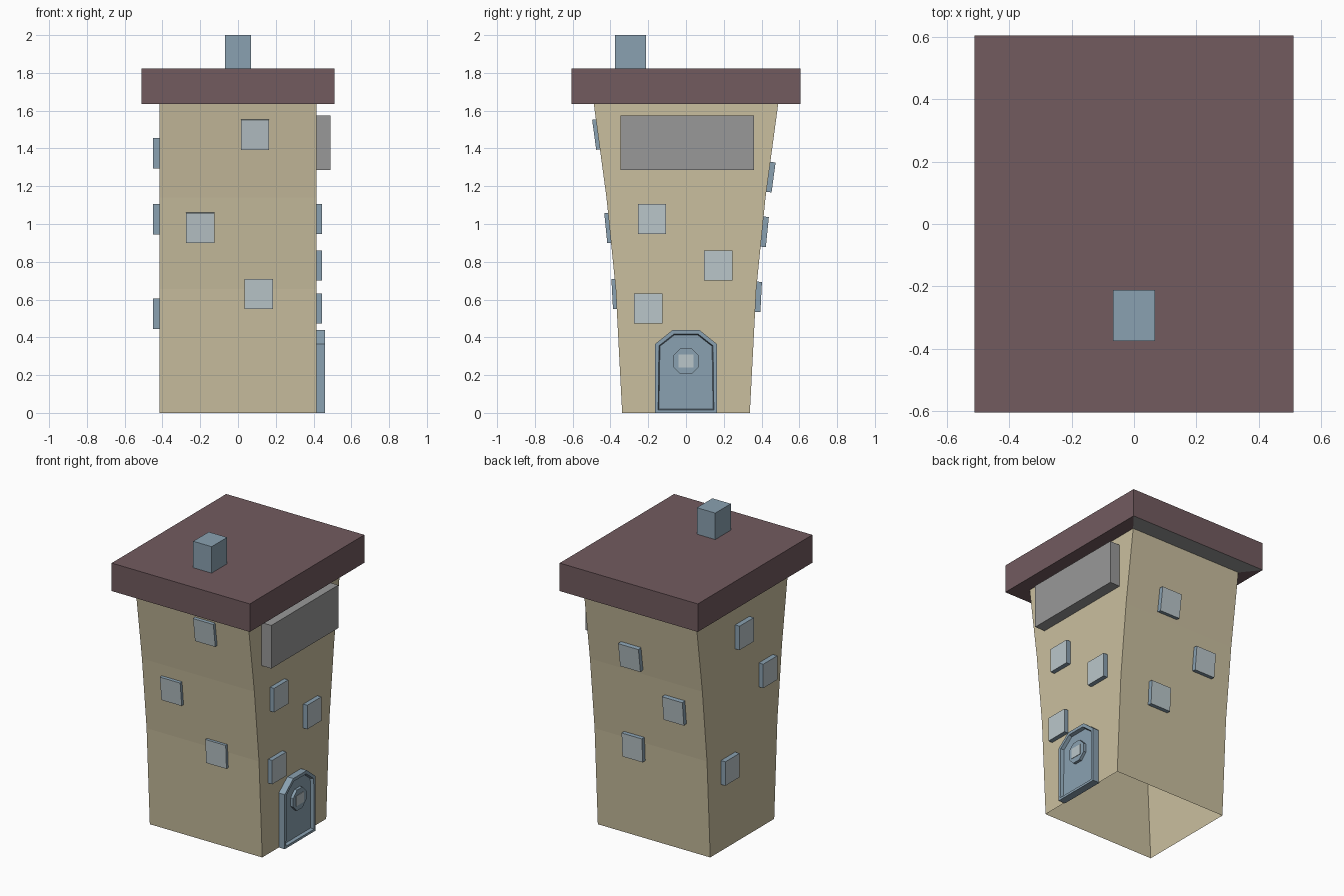
import bpy, bmesh, math
from mathutils import Matrix, Vector

if "Cube" in bpy.data.objects:
    bpy.data.objects.remove(bpy.data.objects["Cube"])


def material(name, hexcode):
    def lin(c):
        return c / 12.92 if c <= 0.04045 else ((c + 0.055) / 1.055) ** 2.4
    m = bpy.data.materials.new(name)
    rgb = [lin(int(hexcode[i:i + 2], 16) / 255) for i in (0, 2, 4)]
    m.diffuse_color = (*rgb, 1)
    m.use_nodes = True
    m.node_tree.nodes["Principled BSDF"].inputs["Base Color"].default_value = m.diffuse_color
    return m


WALL = material("tan wall", "CABF9F")
ROOF = material("dark red roof", "725B5F")
BLUE = material("dusty blue", "8AA1B1")
GLASS = material("pale glass", "BAC6CA")
GREY = material("grey board", "999999")


def finish(name, bm, *mats):
    me = bpy.data.meshes.new(name)
    bm.to_mesh(me)
    bm.free()
    for m in mats:
        me.materials.append(m)
    ob = bpy.data.objects.new(name, me)
    bpy.context.collection.objects.link(ob)
    return ob


def box(name, lo, hi, mat):
    bm = bmesh.new()
    lo, hi = Vector(lo), Vector(hi)
    bmesh.ops.create_cube(bm, size=1, matrix=Matrix.Translation((lo + hi) / 2)
                          @ Matrix.Diagonal((*(hi - lo), 1)))
    return finish(name, bm, mat)


# Flared tower: half depth by height, then overhanging roof slab; open below
PROFILE = [(0, 0.338), (0.655, 0.372), (1.14, 0.421), (1.635, 0.488)]
HALF_X = 0.416
rings = [(HALF_X, y, z) for z, y in PROFILE]
rings += [(0.511, 0.605, 1.636), (0.511, 0.605, 1.823)]
bm = bmesh.new()
prev = None
for i, (x, y, z) in enumerate(rings):
    ring = [bm.verts.new((sx * x, sy * y, z))
            for sx, sy in ((-1, -1), (1, -1), (1, 1), (-1, 1))]
    if prev:
        for k in range(4):
            j = (k + 1) % 4
            f = bm.faces.new((prev[k], prev[j], ring[j], ring[k]))
            f.material_index = 0 if i < len(PROFILE) else 1
            # soffit on the back side is grey
            if i == len(PROFILE) and k == 2:
                f.material_index = 2
    prev = ring
bm.faces.new(prev).material_index = 1
finish("tower_and_roof", bm, WALL, ROOF, GREY)

# Chimney
box("chimney", (-0.068, -0.376, 1.81), (0.068, -0.212, 2.0), BLUE)
# Blank board on the door side
box("sign_board", (0.40, -0.348, 1.287), (0.49, 0.36, 1.575), GREY)


def wall_at(z):
    for (z0, y0), (z1, y1) in zip(PROFILE, PROFILE[1:]):
        if z <= z1:
            s = (y1 - y0) / (z1 - z0)
            return y0 + s * (z - z0), s


def window(name, side, u, z, out):
    """Slab lying on a wall, with pale outer face."""
    if side in ("front", "back"):
        sgn = -1 if side == "front" else 1
        y, s = wall_at(z)
        pos, up = Vector((u, sgn * y, z)), Vector((0, sgn * s, 1)).normalized()
        n = Vector((0, sgn, -s)).normalized()
    else:
        sgn = -1 if side == "left" else 1
        pos, up, n = Vector((sgn * HALF_X, u, z)), Vector((0, 0, 1)), Vector((sgn, 0, 0))
    across = up.cross(n)
    frame = Matrix((across, up, n)).transposed().to_4x4()
    frame.translation = pos + n * (out - 0.01) / 2
    bm = bmesh.new()
    bmesh.ops.create_cube(bm, size=1, matrix=frame @ Matrix.Diagonal((0.15, 0.16, out + 0.01, 1)))
    bm.normal_update()
    for f in bm.faces:
        f.material_index = 1 if f.normal.dot(n) > 0.9 else 0
    finish(name, bm, BLUE, GLASS)


# Windows on all four walls
WINDOWS = {
    "front": (0.02, [(0.09, 1.475), (-0.20, 0.98), (0.11, 0.63)]),
    "back": (0.028, [(0.095, 1.25), (-0.205, 0.96), (0.12, 0.615)]),
    "left": (0.033, [(0.0, 1.375), (-0.25, 1.025), (0.15, 0.525)]),
    "right": (0.03, [(-0.18, 1.027), (0.17, 0.78), (-0.20, 0.553)]),
}
for side, (out, spots) in WINDOWS.items():
    for i, (u, z) in enumerate(spots):
        window(f"window_{side}_{i + 1}", side, u, z, out)

# Arched door with raised frame and recessed panel
half = [(0.163, 0.0), (0.163, 0.365), (0.072, 0.438)]
outline = half + [(-y, z) for y, z in reversed(half)]
bm = bmesh.new()
base = bm.faces.new([bm.verts.new((0.41, y, z)) for y, z in outline])
r = bmesh.ops.extrude_face_region(bm, geom=[base])
top = [g for g in r["geom"] if isinstance(g, bmesh.types.BMFace)]
bmesh.ops.translate(bm, verts=top[0].verts[:], vec=(0.05, 0, 0))
bm.normal_update()
bmesh.ops.inset_region(bm, faces=top, thickness=0.022)
bmesh.ops.inset_region(bm, faces=top, thickness=0.006, depth=-0.022)
bmesh.ops.recalc_face_normals(bm, faces=bm.faces[:])
finish("door", bm, BLUE)

# Eight-sided door porthole and its square pane
bm = bmesh.new()
bmesh.ops.create_cone(bm, cap_ends=True, segments=8, radius1=0.075, radius2=0.075, depth=0.025,
                      matrix=Matrix.Translation((0.4445, 0, 0.274))
                      @ Matrix.Rotation(math.pi / 2, 4, 'Y') @ Matrix.Rotation(math.pi / 8, 4, 'Z'))
finish("door_porthole", bm, BLUE)
box("door_pane", (0.452, -0.04, 0.24), (0.460, 0.04, 0.308), GLASS)
